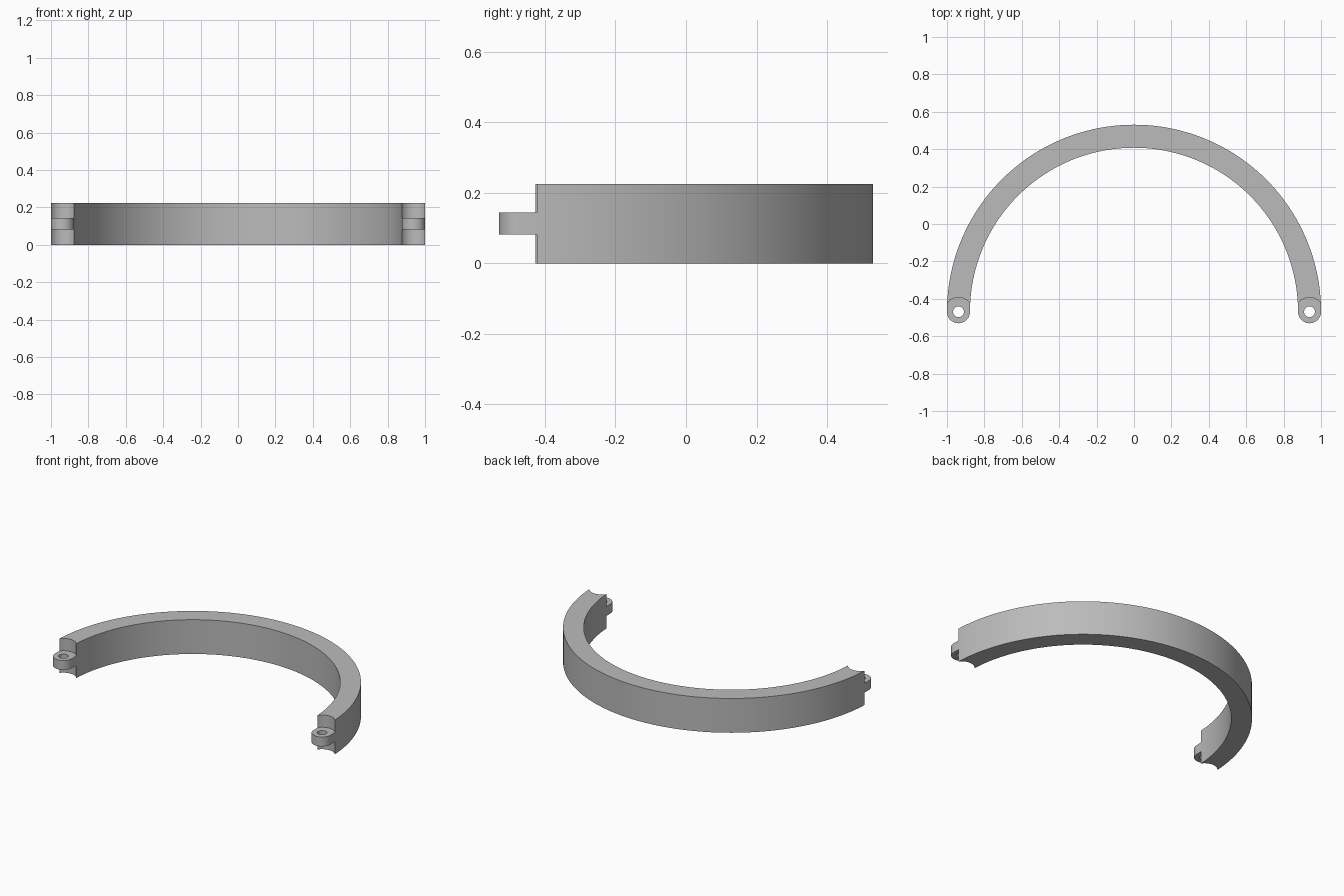
import bpy
import bmesh
from math import sin, cos, pi, radians
from mathutils import Vector

cube = bpy.data.objects.get("Cube")
if cube:
    bpy.data.objects.remove(cube, do_unlink=True)

HEIGHT = 0.225
OUTER, INNER = 1.0, 0.877
MID, TAB_R = (OUTER + INNER) / 2, (OUTER - INNER) / 2
PIVOT_Y = -(OUTER - TAB_R) / 2
TAB_LOW, TAB_HIGH = 0.082, 0.144
SOCKET_R, PIN_R = 0.076, 0.029

grey = bpy.data.materials.new("plain grey")
grey.use_nodes = True
colour = (0.5, 0.5, 0.5, 1)
grey.diffuse_color = colour
grey.node_tree.nodes["Principled BSDF"].inputs["Base Color"].default_value = colour


def arc(cx, radius, start, end, steps):
    """Points on an arc around the hinge line, without the last one."""
    angles = [start + (end - start) * i / steps for i in range(steps)]
    return [Vector((cx + radius * cos(a), PIVOT_Y + radius * sin(a), 0)) for a in angles]


def prism(name, outline, low, high):
    """Extrude a flat outline from low to high."""
    bm = bmesh.new()
    face = bm.faces.new([bm.verts.new(p + Vector((0, 0, low))) for p in outline])
    grown = bmesh.ops.extrude_face_region(bm, geom=[face])["geom"]
    top = [v for v in grown if isinstance(v, bmesh.types.BMVert)]
    bmesh.ops.translate(bm, verts=top, vec=(0, 0, high - low))
    bmesh.ops.recalc_face_normals(bm, faces=bm.faces)
    mesh = bpy.data.meshes.new(name)
    bm.to_mesh(mesh)
    bm.free()
    obj = bpy.data.objects.new(name, mesh)
    bpy.context.collection.objects.link(obj)
    mesh.materials.append(grey)
    return obj


# Half ring with rounded ends
outline = (arc(0, OUTER, 0, pi, 128) + arc(-MID, TAB_R, pi, 2 * pi, 32)
           + arc(0, INNER, pi, 0, 128) + arc(MID, TAB_R, pi, 2 * pi, 32))
band = prism("half_ring_band", outline, 0, HEIGHT)
bpy.context.view_layer.objects.active = band
band.select_set(True)

# Round sockets above and below each hinge tab, and the pin hole through it
cuts = [("upper_socket", SOCKET_R, TAB_HIGH, HEIGHT + 0.1),
        ("lower_socket", SOCKET_R, -0.1, TAB_LOW),
        ("pin_hole", PIN_R, -0.2, HEIGHT + 0.2)]
for side in (-1, 1):
    for name, radius, low, high in cuts:
        cutter = prism(name + "_cutter", arc(side * MID, radius, 0, 2 * pi, 64), low, high)
        cutter.hide_render = True
        mod = band.modifiers.new(name, 'BOOLEAN')
        mod.operation = 'DIFFERENCE'
        mod.solver = 'EXACT'
        mod.object = cutter
        bpy.ops.object.modifier_apply(modifier=mod.name)
        bpy.data.objects.remove(cutter, do_unlink=True)

bpy.ops.object.shade_smooth_by_angle(angle=radians(30))
